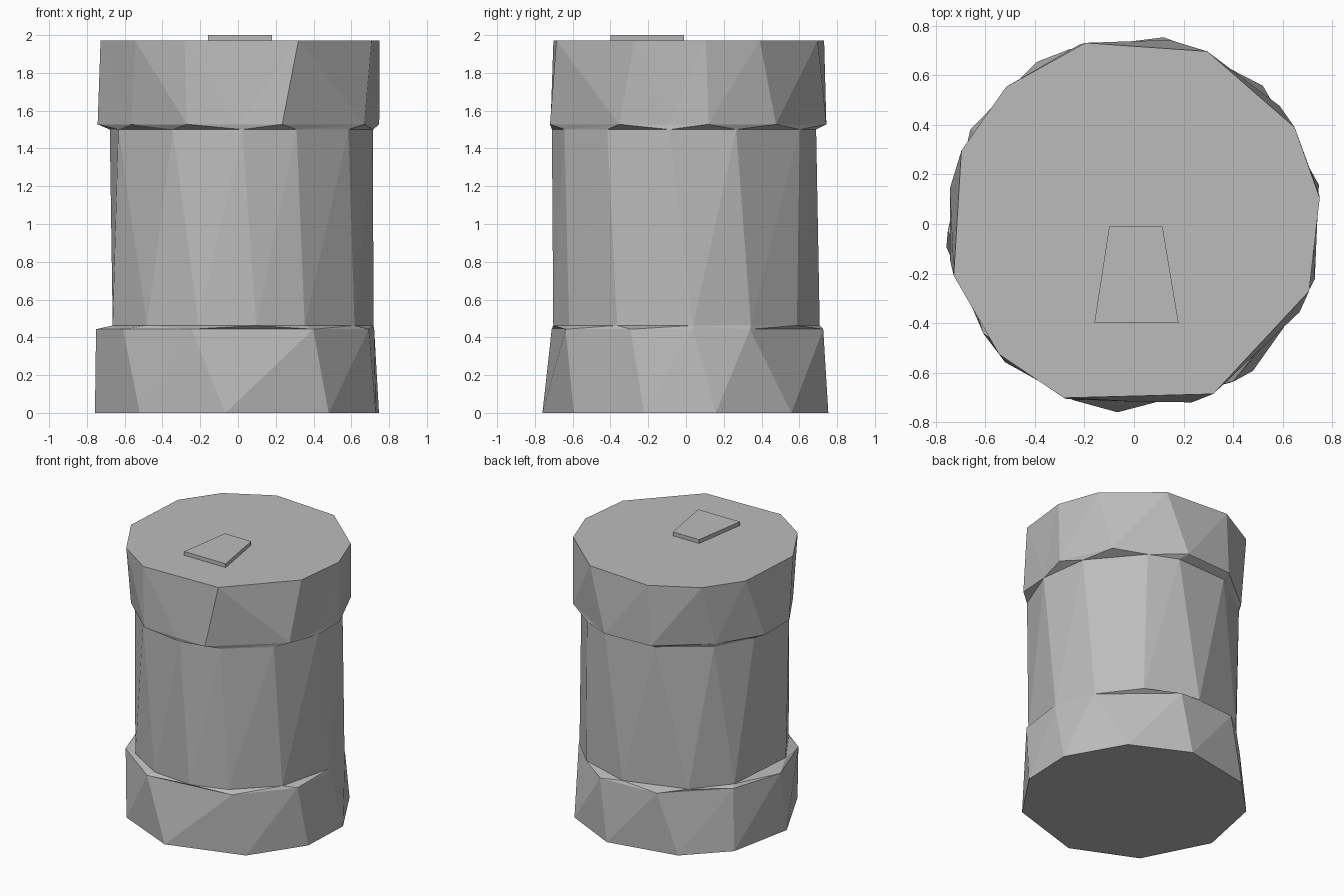
import bpy, bmesh
from math import sin, cos, radians
from mathutils import Vector

old = bpy.data.objects.get("Cube")
if old:
    bpy.data.objects.remove(old, do_unlink=True)

grey = bpy.data.materials.new("plain_grey")
grey.use_nodes = True
colour = (0.5, 0.5, 0.5, 1)
grey.diffuse_color = colour
grey.node_tree.nodes["Principled BSDF"].inputs["Base Color"].default_value = colour


def finish(name, bm):
    bmesh.ops.recalc_face_normals(bm, faces=bm.faces)
    mesh = bpy.data.meshes.new(name)
    bm.to_mesh(mesh)
    bm.free()
    mesh.materials.append(grey)
    obj = bpy.data.objects.new(name, mesh)
    bpy.context.collection.objects.link(obj)
    return obj


def ring(radius, z, angles, dips=(), dip=0.03, shift=0.0):
    """Irregular ring of points; the angles in dips sit closer to the axis."""
    points = []
    for a in angles:
        r = radius - (dip if a in dips else 0)
        points.append(Vector((r * cos(radians(a)) + shift, r * sin(radians(a)), z)))
    return points


def bridge(bm, lower, upper):
    """Join two rings of unequal counts with triangles along the shorter diagonals."""
    n, m = len(lower), len(upper)
    start = min(range(m), key=lambda k: (upper[k].co - lower[0].co).length)
    i = j = 0
    while i < n or j < m:
        a, a2 = lower[i % n], lower[(i + 1) % n]
        b, b2 = upper[(start + j) % m], upper[(start + j + 1) % m]
        step_low = (a2.co - b.co).length <= (b2.co - a.co).length
        if j == m or (i < n and step_low):
            bm.faces.new((a, a2, b))
            i += 1
        else:
            bm.faces.new((a, b2, b))
            j += 1


def drum(name, rings):
    bm = bmesh.new()
    loops = [[bm.verts.new(p) for p in points] for points in rings]
    for lower, upper in zip(loops, loops[1:]):
        bridge(bm, lower, upper)
    bm.faces.new(loops[0][::-1])
    bm.faces.new(loops[-1])
    return finish(name, bm)


# Faceted outlines, from the floor upwards
foot = ring(0.763, 0.0, (12, 47, 81, 121, 150, 187, 227, 265, 309, 343))
foot_rim = ring(0.752, 0.443, (3, 28, 75, 110, 151, 182, 216, 251, 302, 337), (3, 28, 151))
body_low = ring(0.708, 0.463, (3, 29, 56, 89, 127, 153, 198, 226, 252, 277, 299, 329), shift=0.01)
body_high = ring(0.71, 1.5, (22, 58, 76, 109, 141, 166, 205, 240, 271, 295, 324, 353), shift=0.01)
cap_rim = ring(0.757, 1.528,
               (9, 39, 79, 107, 141, 169, 191, 218, 249, 270, 288, 332, 353), (141, 218, 270, 353), 0.04)
cap_top = ring(0.757, 1.972, (8, 31, 67, 105, 133, 157, 196, 224, 248, 295, 339))

# Base, body and lid
drum("base", (foot, foot_rim, body_low))
drum("body", (body_low, body_high))
drum("lid", (body_high, cap_rim, cap_top))

# Tapered tab on the lid
bm = bmesh.new()
outline = ((-0.16, -0.4), (0.18, -0.4), (0.115, -0.01), (-0.1, -0.01))
face = bm.faces.new([bm.verts.new((x, y, 1.96)) for x, y in outline])
top = bmesh.ops.extrude_face_region(bm, geom=[face])["geom"]
raised = [v for v in top if isinstance(v, bmesh.types.BMVert)]
bmesh.ops.translate(bm, verts=raised, vec=(0, 0, 0.04))
finish("lid_tab", bm)
